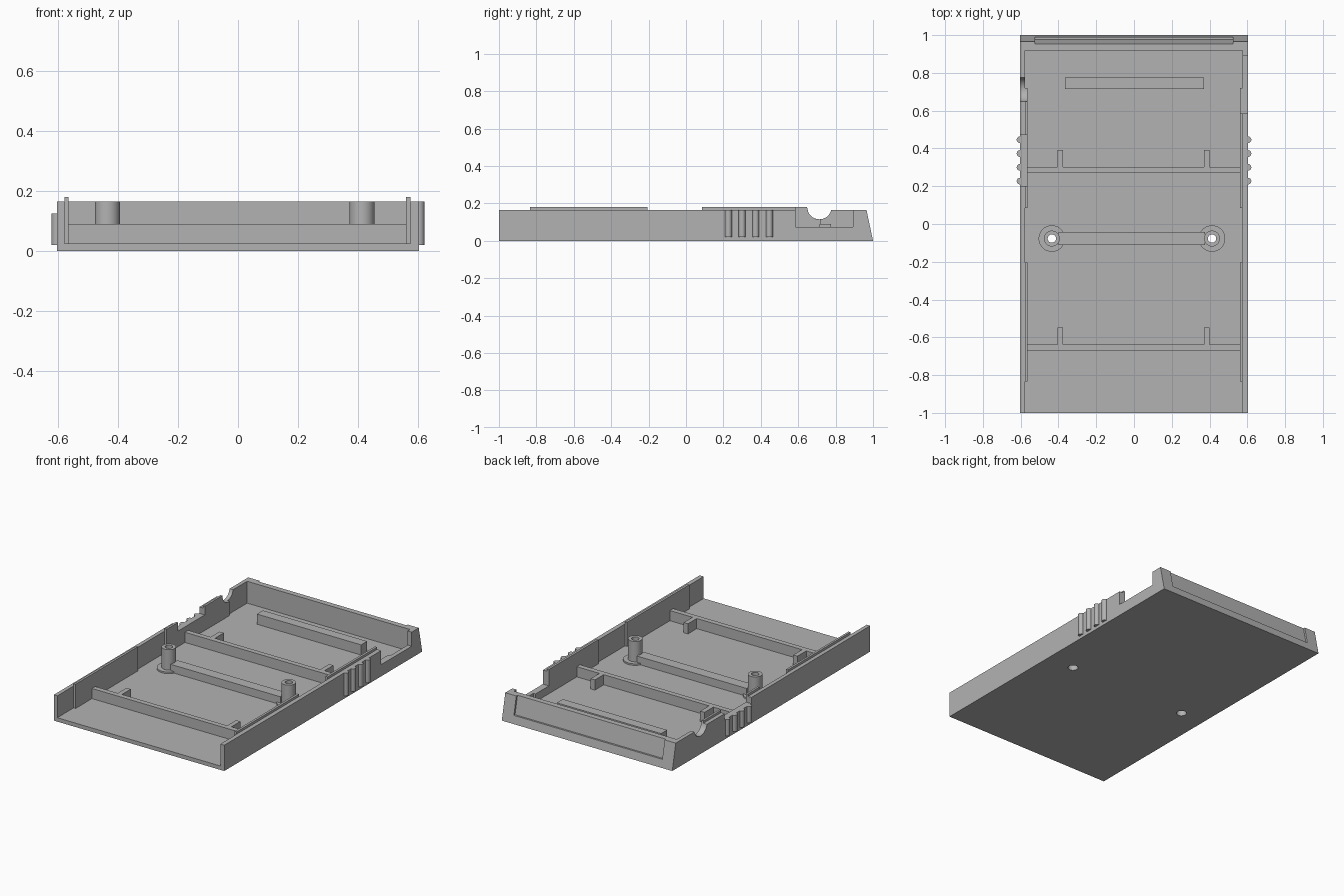
import bpy, bmesh, math
from mathutils import Vector

cube = bpy.data.objects.get("Cube")
if cube:
    bpy.data.objects.remove(cube, do_unlink=True)

grey = bpy.data.materials.new("plain_grey")
grey.use_nodes = True
GREY = (0.45, 0.45, 0.45, 1)
grey.diffuse_color = GREY
grey.node_tree.nodes["Principled BSDF"].inputs["Base Color"].default_value = GREY

FLOOR, RIM, LIP, RIB = 0.025, 0.165, 0.18, 0.09


def finish(bm, name, smooth=False):
    bmesh.ops.recalc_face_normals(bm, faces=bm.faces)
    mesh = bpy.data.meshes.new(name)
    bm.to_mesh(mesh)
    bm.free()
    mesh.materials.append(grey)
    obj = bpy.data.objects.new(name, mesh)
    bpy.context.collection.objects.link(obj)
    if smooth:
        bpy.ops.object.select_all(action='DESELECT')
        obj.select_set(True)
        bpy.context.view_layer.objects.active = obj
        bpy.ops.object.shade_smooth_by_angle(angle=math.radians(35))
    return obj


def prism(name, profile, x0, x1, smooth=False):
    """Extrude a (y, z) outline from x0 to x1."""
    bm = bmesh.new()
    face = bm.faces.new([bm.verts.new((x0, y, z)) for y, z in profile])
    side = bmesh.ops.extrude_face_region(bm, geom=[face])["geom"]
    moved = [v for v in side if isinstance(v, bmesh.types.BMVert)]
    bmesh.ops.translate(bm, verts=moved, vec=(x1 - x0, 0, 0))
    return finish(bm, name, smooth)


def box(name, x0, x1, y0, y1, z0, z1):
    return prism(name, [(y0, z0), (y1, z0), (y1, z1), (y0, z1)], x0, x1)


def cylinder(name, x, y, r, z0, z1):
    bm = bmesh.new()
    bmesh.ops.create_cone(bm, cap_ends=True, segments=32, radius1=r, radius2=r, depth=z1 - z0)
    bmesh.ops.translate(bm, verts=bm.verts, vec=(x, y, (z0 + z1) / 2))
    return finish(bm, name, True)


def lathe(name, profile, x, y):
    """Spin a closed (radius, z) outline around a vertical axis."""
    bm = bmesh.new()
    verts = [bm.verts.new((r, 0, z)) for r, z in profile]
    edges = [bm.edges.new((a, b)) for a, b in zip(verts, verts[1:] + verts[:1])]
    bmesh.ops.spin(bm, geom=verts + edges, cent=(0, 0, 0), axis=(0, 0, 1),
                   angle=math.tau, steps=40, use_merge=True)
    bmesh.ops.remove_doubles(bm, verts=bm.verts, dist=0.0001)
    bmesh.ops.translate(bm, verts=bm.verts, vec=(x, y, 0))
    return finish(bm, name, True)


def back_y(z):
    """The rear face leans inward as it rises."""
    return 1 - 0.035 * z / RIM


def arc(z_start, a0, a1):
    """Points of the round cable notch, centred at lip height."""
    return [(0.713 + 0.065 * math.cos(a), LIP + 0.065 * math.sin(a))
            for a in [a0 + (a1 - a0) * i / 16 for i in range(17)]]


# Floor with two screw holes
floor = prism("floor", [(-1, 0), (1, 0), (back_y(FLOOR), FLOOR), (-1, FLOOR)], -0.603, 0.603)
POSTS = {"right": -0.435, "left": 0.413}
POST_Y = -0.077
for side, x in POSTS.items():
    cutter = cylinder(side + "_hole_cutter", x, POST_Y, 0.03, -0.05, 0.08)
    mod = floor.modifiers.new("screw_hole", 'BOOLEAN')
    mod.operation, mod.object, mod.solver = 'DIFFERENCE', cutter, 'EXACT'
    bpy.context.view_layer.objects.active = floor
    bpy.ops.object.modifier_apply(modifier=mod.name)
    bpy.data.objects.remove(cutter, do_unlink=True)

# Side walls: one with a round notch and a low grip area, one with a port opening
dip = math.asin((RIM - LIP) / 0.065)
rear = [(back_y(FLOOR), FLOOR), (back_y(RIM), RIM)]
prism("right_wall", [(-1, FLOOR)] + rear + arc(LIP, dip, -math.pi - dip)
      + [(0.47, RIM), (0.47, 0.125), (0.2, 0.125), (0.2, RIM), (-1, RIM)], -0.603, -0.578, True)
prism("left_wall", [(-1, FLOOR)] + rear + [(0.893, RIM), (0.893, 0.075), (0.585, 0.075),
      (0.585, RIM), (-1, RIM)], 0.575, 0.603)

# Inner lips that stand proud of the walls
prism("right_rear_lip", [(0.085, FLOOR), (0.72, FLOOR)] + arc(LIP, -1.46, -math.pi)
      + [(0.47, LIP), (0.47, 0.125), (0.2, 0.125), (0.2, LIP), (0.085, LIP)],
      -0.578, -0.564, True)
prism("left_rear_lip", [(0.085, FLOOR), (0.72, FLOOR), (0.72, 0.075), (0.585, 0.075),
      (0.585, LIP), (0.085, LIP)], 0.56, 0.575)
box("right_front_lip", -0.578, -0.564, -0.835, -0.205, FLOOR, LIP)
box("left_front_lip", 0.56, 0.575, -0.835, -0.205, FLOOR, LIP)

# Rear wall with a shallow recessed panel open at the top
inner = 0.918
solid = [(inner, FLOOR)] + rear + [(inner, RIM)]
ledge, depth = 0.05, 0.012
panel = [(inner, FLOOR), rear[0], (back_y(ledge), ledge), (back_y(ledge) - depth, ledge),
         (back_y(RIM) - depth, RIM), (inner, RIM)]
prism("rear_wall_right_end", solid, -0.578, -0.525)
prism("rear_wall_panel", panel, -0.525, 0.525)
prism("rear_wall_left_end", solid, 0.525, 0.575)

# Grip ridges on both sides
for i in range(4):
    y = 0.227 + 0.073 * i
    cylinder(f"right_grip_{i + 1}", -0.603, y, 0.018, 0.02, 0.125)
    cylinder(f"left_grip_{i + 1}", 0.603, y, 0.018, 0.02, RIM)

# Cross ribs with locating tabs
for name, y in (("front", -0.67), ("middle", 0.27)):
    box(name + "_rib", -0.564, 0.56, y, y + 0.033, FLOOR, RIB)
    for side, x in (("right", -0.405), ("left", 0.37)):
        box(f"{name}_{side}_tab", x, x + 0.03, y + 0.033, y + 0.122, FLOOR, RIB)
box("rear_bar", -0.366, 0.371, 0.714, 0.775, FLOOR, RIB)

# Screw posts on round bases, joined by a bar
for side, x in POSTS.items():
    lathe(side + "_screw_post", [(0.03, FLOOR), (0.07, FLOOR), (0.07, 0.035), (0.042, 0.035),
          (0.042, RIM), (0.022, RIM), (0.022, 0.1), (0.03, 0.1)], x, POST_Y)
box("post_bar", POSTS["right"] + 0.036, POSTS["left"] - 0.036, -0.111, -0.043, FLOOR, 0.075)
